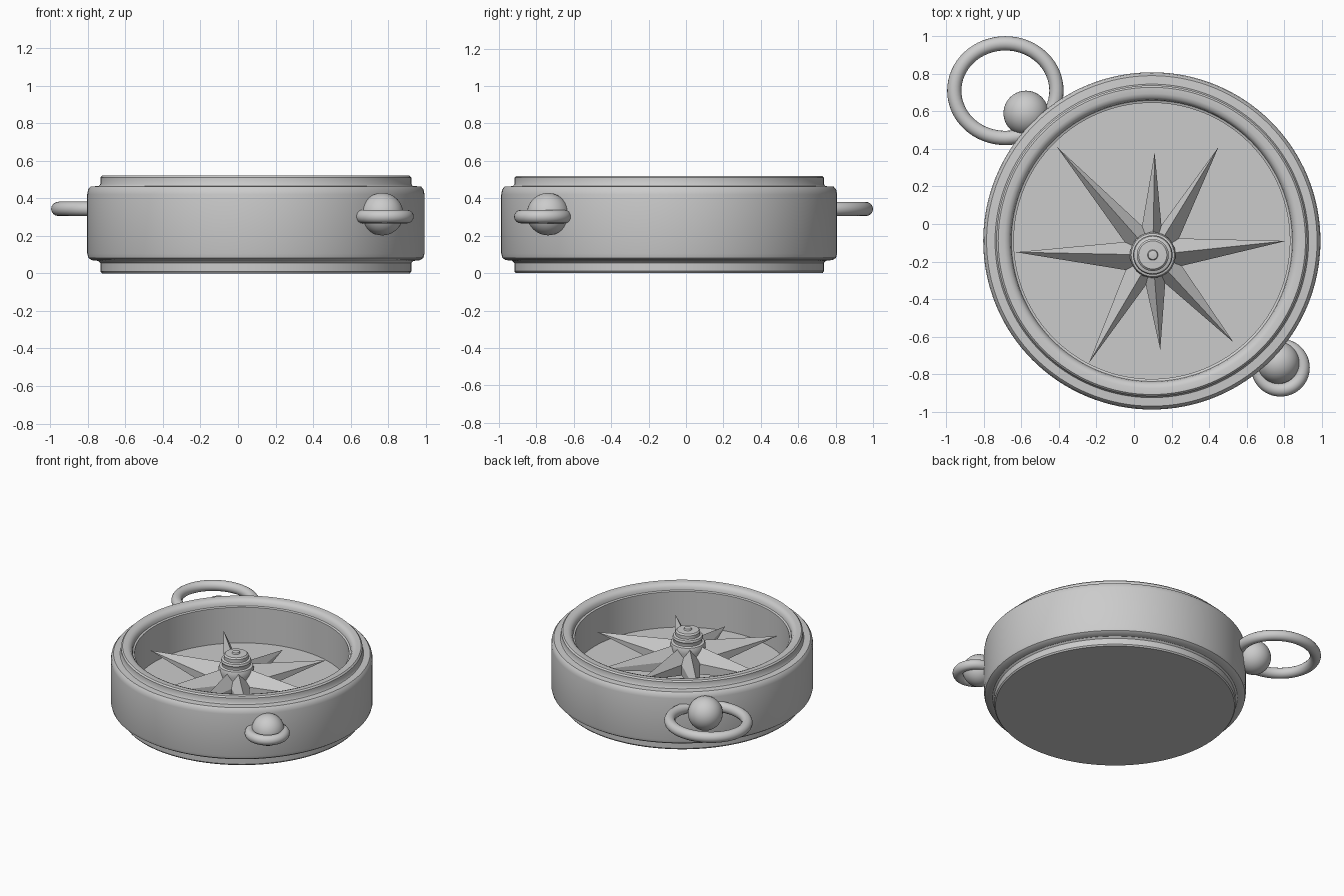
import bpy, bmesh, math
from mathutils import Vector

if "Cube" in bpy.data.objects:
    bpy.data.objects.remove(bpy.data.objects["Cube"])

CX, CY = 0.095, -0.09          # case centre
HX, HY = 0.10, -0.165          # needle hub centre


def finish(name, bm, loc=(0, 0, 0), angle=35):
    bmesh.ops.recalc_face_normals(bm, faces=bm.faces)
    me = bpy.data.meshes.new(name)
    bm.to_mesh(me)
    bm.free()
    ob = bpy.data.objects.new(name, me)
    ob.location = loc
    bpy.context.collection.objects.link(ob)
    if angle:
        bpy.ops.object.select_all(action='DESELECT')
        bpy.context.view_layer.objects.active = ob
        ob.select_set(True)
        bpy.ops.object.shade_smooth_by_angle(angle=math.radians(angle))
    return ob


def lathe(name, profile, loc, steps):
    bm = bmesh.new()
    vs = [bm.verts.new((r, 0, z)) for r, z in profile]
    es = [bm.edges.new(p) for p in zip(vs, vs[1:])]
    bmesh.ops.spin(bm, geom=vs + es, cent=(0, 0, 0), axis=(0, 0, 1),
                   angle=2 * math.pi, steps=steps)
    bmesh.ops.remove_doubles(bm, verts=bm.verts, dist=1e-4)
    return finish(name, bm, loc)


def ring(name, loc, rx, ry, tube):
    bpy.ops.mesh.primitive_torus_add(major_radius=1, minor_radius=tube, location=loc,
                                     major_segments=64, minor_segments=16)
    ob = bpy.context.object
    ob.name = name
    # stretch the centre line only, keeping the tube round
    for v in ob.data.vertices:
        a = math.atan2(v.co.y, v.co.x)
        d = math.hypot(v.co.x, v.co.y) - 1
        v.co.x = (rx + d) * math.cos(a)
        v.co.y = (ry + d) * math.sin(a)
    bpy.ops.object.shade_smooth()


def ball(name, loc, r):
    bpy.ops.mesh.primitive_uv_sphere_add(radius=r, location=loc, segments=40, ring_count=24)
    bpy.context.object.name = name
    bpy.ops.object.shade_smooth()


# Round open case with stepped foot and lid rim
lathe("case", [
    (0, 0), (.82, 0), (.828, .01), (.828, .055), (.84, .066), (.875, .07), (.892, .082),
    (.898, .105), (.898, .42), (.893, .447), (.88, .462), (.835, .465), (.828, .475),
    (.828, .51), (.818, .52), (.785, .52), (.765, .513), (.752, .495), (.748, .475),
    (.735, .47), (.735, .2), (0, .2)], (CX, CY, 0), 128)

# Eight-pointed star with raised ridges
tips = [(.81, -.09), (.45, .41), (.11, .38), (-.41, .41),
        (-.63, -.15), (-.24, -.74), (.14, -.67), (.53, -.63)]
hub = Vector((HX, HY))
bm = bmesh.new()
top = bm.verts.new((HX, HY, .41))
bottom = bm.verts.new((HX, HY, .22))
points, upper, lower = [], [], []
for i, t in enumerate(tips):
    a = Vector(t) - hub
    b = Vector(tips[(i + 1) % 8]) - hub
    valley = hub + (a.normalized() + b.normalized()).normalized() * .165
    points.append(bm.verts.new((*t, .315)))
    upper.append(bm.verts.new((*valley, .30)))
    lower.append(bm.verts.new((*valley, .22)))
for i, p in enumerate(points):
    for k in (i - 1, i):
        bm.faces.new((top, p, upper[k]))
        bm.faces.new((bottom, p, lower[k]))
        bm.faces.new((p, upper[k], lower[k]))
finish("star", bm, angle=0)

# Stepped hub with centre pin
lathe("hub", [
    (0, .2), (.10, .2), (.12, .36), (.122, .385), (.115, .405), (.098, .41), (.098, .43),
    (.105, .44), (.10, .455), (.085, .46), (.085, .485), (.075, .495), (.028, .497),
    (.024, .508), (0, .512)], (HX, HY, 0), 48)

# Hanging ring and small ring, each on a ball knob
ball("large_knob", (-.575, .59, .33), .12)
ring("large_ring", (-.685, .71, .343), .272, .252, .038)
ball("small_knob", (.768, -.738, .315), .113)
ring("small_ring", (.78, -.765, .302), .12, .118, .036)
